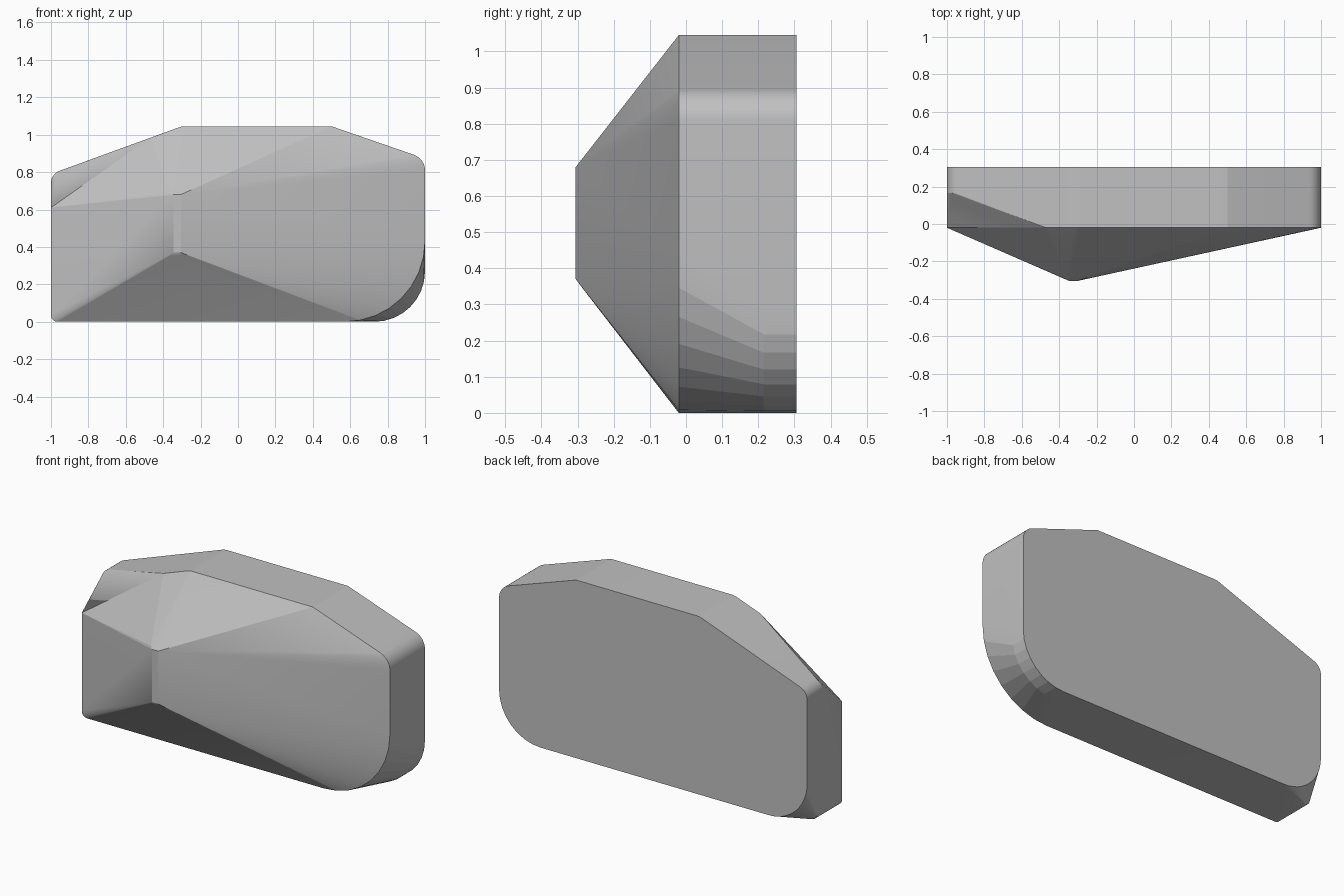
import bpy, bmesh, math
from mathutils import Vector

cube = bpy.data.objects.get("Cube")
if cube:
    bpy.data.objects.remove(cube, do_unlink=True)


def fillet(prev, corner, nxt, radius, segs):
    """Points of a tangent arc that rounds one corner of an outline."""
    c = Vector(corner)
    a = (Vector(prev) - c).normalized()
    b = (Vector(nxt) - c).normalized()
    half = a.angle(b) / 2
    centre = c + (a + b).normalized() * radius / math.sin(half)
    start = c + a * radius / math.tan(half) - centre
    end = c + b * radius / math.tan(half) - centre
    total = start.angle(end)
    return [centre + (start * math.sin(total * (1 - i / segs))
                      + end * math.sin(total * i / segs)) / math.sin(total)
            for i in range(segs + 1)]


# Outline corners in x and z
BL, BR = (-1, 0), (1, 0)
TR, TOP_R, TOP_L, TL = (1, 0.872), (0.5, 1.045), (-0.3, 1.045), (-1, 0.79)

top_left = fillet(TOP_L, TL, BL, 0.07, 10)
top_right = fillet(BR, TR, TOP_R, 0.09, 10)
ridge = fillet(TOP_R, TOP_L, TL, 0.1, 4) + [Vector(TOP_R)]
small_bl = fillet(TL, BL, BR, 0.035, 12)
wide_bl = fillet(TL, BL, BR, 0.25, 12)
back_br = fillet(BL, BR, TR, 0.27, 8)
front_br = fillet(BL, BR, TR, 0.43, 8)
front_cut = [Vector((-0.47, 0.983)), Vector((-1, 0.61))]

# Sections from the flat back to the front rim
sections = [
    (0.305, top_left + top_right + ridge + wide_bl + back_br),
    (0.215, small_bl + back_br),
    (0.165, top_left),
    (-0.02, front_cut + top_right + ridge + small_bl + front_br),
]
points = [(p.x, y, p.y) for y, outline in sections for p in outline]

# Blunt vertical ridge at the front, softened at its ends
points += [(x, -0.305, z) for x in (-0.345, -0.305) for z in (0.37, 0.68)]
points += [(x, -0.294, z) for x in (-0.36, -0.29) for z in (0.355, 0.692)]

bm = bmesh.new()
for p in points:
    bm.verts.new(p)
bmesh.ops.remove_doubles(bm, verts=bm.verts, dist=0.0005)
hull = bmesh.ops.convex_hull(bm, input=bm.verts)
bmesh.ops.delete(bm, geom=[v for v in bm.verts if not v.link_faces], context='VERTS')
bmesh.ops.dissolve_limit(bm, angle_limit=math.radians(0.5),
                         verts=bm.verts, edges=bm.edges)
bmesh.ops.recalc_face_normals(bm, faces=bm.faces)

mesh = bpy.data.meshes.new("faceted_block")
bm.to_mesh(mesh)
bm.free()
block = bpy.data.objects.new("faceted_block", mesh)
bpy.context.collection.objects.link(block)

# Plain grey material
grey = bpy.data.materials.new("light_grey")
grey.use_nodes = True
colour = (0.53, 0.53, 0.53, 1)
grey.diffuse_color = colour
grey.node_tree.nodes["Principled BSDF"].inputs["Base Color"].default_value = colour
mesh.materials.append(grey)

bpy.ops.object.select_all(action='DESELECT')
block.select_set(True)
bpy.context.view_layer.objects.active = block
bpy.ops.object.shade_smooth_by_angle(angle=math.radians(9))
